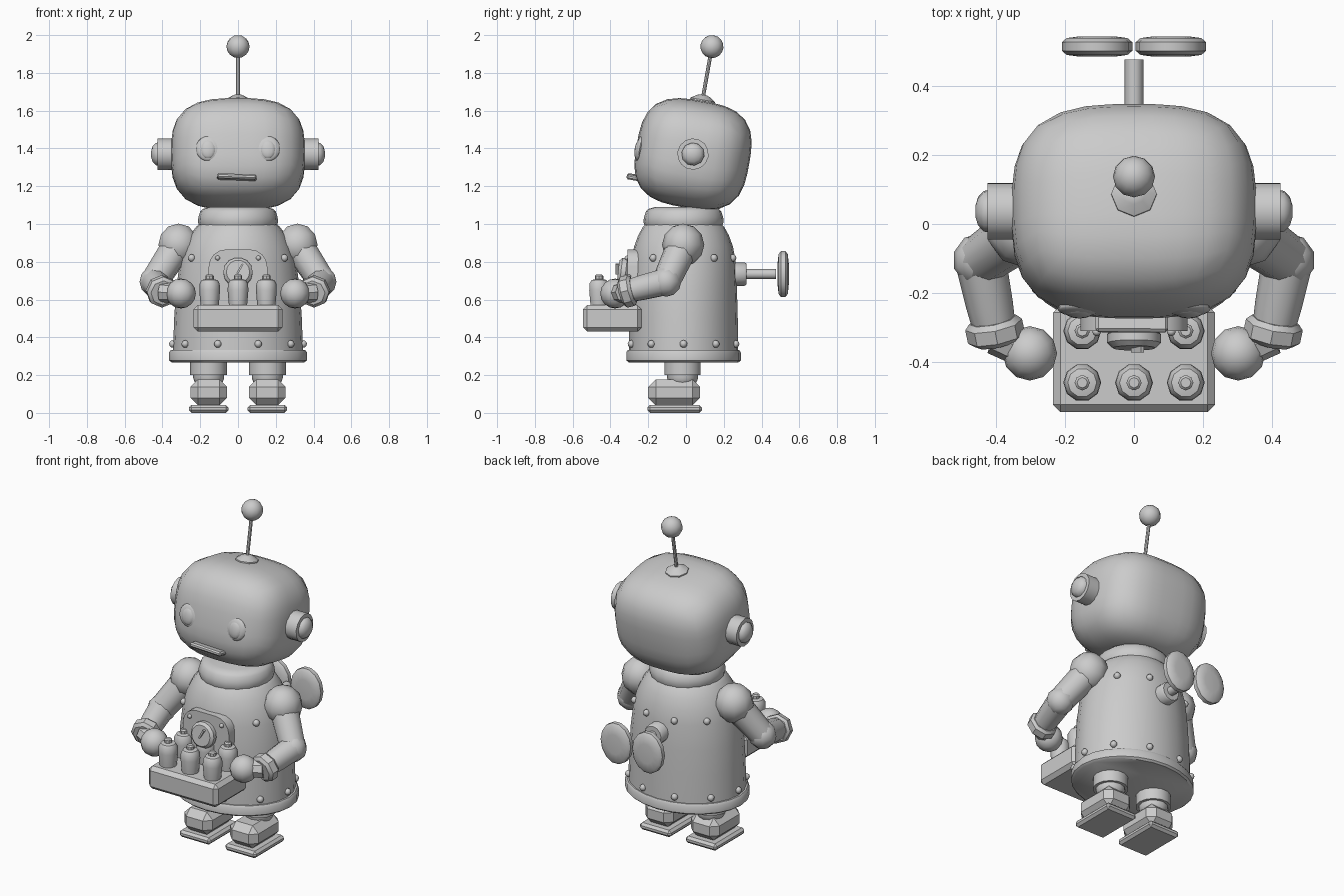
import bpy, bmesh, math
from mathutils import Matrix, Vector

if "Cube" in bpy.data.objects:
    bpy.data.objects.remove(bpy.data.objects["Cube"])

T = Matrix.Translation


def finish(name, bm, angle=40):
    bmesh.ops.remove_doubles(bm, verts=bm.verts, dist=1e-4)
    bmesh.ops.recalc_face_normals(bm, faces=bm.faces)
    for f in bm.faces:
        f.smooth = True
    for e in bm.edges:
        e.smooth = e.calc_face_angle(0) < math.radians(angle)
    me = bpy.data.meshes.new(name)
    bm.to_mesh(me)
    bm.free()
    ob = bpy.data.objects.new(name, me)
    bpy.context.collection.objects.link(ob)
    return ob


def frame(start, direction):
    # local z runs along the direction
    d = Vector(direction)
    return T(Vector(start)) @ d.to_track_quat('Z', 'Y').to_matrix().to_4x4()


def lathe(name, profile, m, segs=10, angle=40):
    # profile rows: (height, radius) or (height, radius_x, radius_y)
    bm = bmesh.new()
    rings = []
    for row in profile:
        h, rx, ry = row if len(row) == 3 else (row[0], row[1], row[1])
        rings.append([bm.verts.new(m @ Vector((rx * math.cos(a), ry * math.sin(a), h)))
                      for a in (2 * math.pi * i / segs for i in range(segs))])
    for a, b in zip(rings, rings[1:]):
        for i in range(segs):
            j = (i + 1) % segs
            bm.faces.new((a[i], a[j], b[j], b[i]))
    bm.faces.new(rings[0])
    bm.faces.new(rings[-1])
    return finish(name, bm, angle)


def ball(name, c, r, segs=12, scale=(1, 1, 1), m=Matrix()):
    bm = bmesh.new()
    bmesh.ops.create_uvsphere(bm, u_segments=segs, v_segments=max(6, segs * 2 // 3), radius=r)
    bm.transform(m @ T(Vector(c)) @ Matrix.Diagonal((*scale, 1)))
    return finish(name, bm, 60)


def box(name, lo, hi, bevel=0.0, m=Matrix(), segs=1):
    bm = bmesh.new()
    bmesh.ops.create_cube(bm, size=1)
    lo, hi = Vector(lo), Vector(hi)
    bm.transform(T((lo + hi) / 2) @ Matrix.Diagonal((*(hi - lo), 1)))
    if bevel:
        bmesh.ops.bevel(bm, geom=bm.edges[:], offset=bevel, segments=segs, profile=0.5, affect='EDGES')
    bm.transform(m)
    return finish(name, bm, 30)


# Head: squarish rounded block, leaning back
H = T((0, 0.037, 1.37)) @ Matrix.Rotation(math.radians(-10), 4, 'X')
bm = bmesh.new()
bmesh.ops.create_cube(bm, size=2)
bmesh.ops.subdivide_edges(bm, edges=bm.edges[:], cuts=7, use_grid_fill=True)
for v in bm.verts:
    p = Vector([math.tan(c * math.pi / 4) for c in v.co])
    p /= sum(abs(c) ** 3 for c in p) ** (1 / 3)
    v.co = H @ Vector((p.x * 0.355, p.y * 0.302, p.z * 0.286))
finish("head", bm, 60)

# Face
for s in (-1, 1):
    ball("eye", (s * 0.155, -0.283, -0.02), 0.068, 16, (1, 0.3, 1), H)
    ball("pupil", (s * 0.158, -0.291, -0.025), 0.043, 12, (1, 0.42, 1.2), H)
    # Ears
    e = H @ frame((s * 0.33, 0, 0), (s, 0, 0))
    lathe("ear", [(0, .083), (.095, .083)], e, 14)
    lathe("ear_cap", [(.085, .062), (.105, .06), (.122, .042), (.13, .015)], e, 10, 60)
box("mouth", (-.105, -.325, -.188), (.105, -.25, -.162), .008,
    H @ Matrix.Rotation(math.radians(2), 4, 'Y'))

# Antenna
lathe("antenna_base", [(.26, .068), (.292, .066), (.312, .035), (.318, .02)], H, 8)
lathe("antenna_rod", [(.3, .01), (.56, .01)], H, 8)
ball("antenna_ball", (0, 0, .578), .061, 12, m=H)

# Body, hem and collar
B = T((0, -0.013, 0))
lathe("body", [(.30, .345, .29), (.5, .338, .287), (.65, .328, .283), (.8, .308, .276),
               (.88, .285, .262), (.94, .255, .24), (.985, .222, .215), (1.01, .19, .19)], B, 24)
lathe("hem", [(.268, .352, .292), (.278, .365, .303), (.32, .365, .303), (.333, .355, .295)], B, 24)
lathe("collar", [(.99, .205), (1.01, .212), (1.035, .21), (1.065, .2), (1.08, .185), (1.09, .15)], B, 20)

# Rivets
for z, rx, ry in ((.365, .345, .29), (.82, .303, .273)):
    for i in range(10):
        if z > .5 and i in (0, 5, 7, 8):
            continue
        a = math.radians(36 * i)
        ball("rivet", (rx * math.cos(a), -.013 + ry * math.sin(a), z), .02, 8)

# Chest panel: arched plate
bm = bmesh.new()
pts = [(-.155, .5), (.155, .5)]
for cx, a0 in ((.065, 0), (-.065, 90)):
    for k in range(5):
        a = math.radians(a0 + k * 22.5)
        pts.append((cx + .09 * math.cos(a), .775 + .09 * math.sin(a)))
f = bm.faces.new([bm.verts.new((x, -.23, z)) for x, z in pts])
g = bmesh.ops.extrude_face_region(bm, geom=[f])
bmesh.ops.translate(bm, vec=(0, -.08, 0), verts=[v for v in g['geom'] if isinstance(v, bmesh.types.BMVert)])
finish("chest_panel", bm)
for s in (-1, 1):
    ball("panel_screw", (s * .108, -.312, .82), .013, 8)

# Gauge
G = frame((0, -.3, .74), (0, -1, .12))
lathe("gauge", [(0, .06), (.02, .078), (.045, .078), (.06, .062), (.06, .01)], G, 14)
box("gauge_needle", (-.005, -.373, -.01), (.005, -.355, .05), 0,
    T((0, 0, .745)) @ Matrix.Rotation(math.radians(30), 4, 'Y'))

# Tray with six bottles
box("tray", (-.235, -.545, .43), (.235, -.235, .57), .022)
for x in (-.15, 0, .15):
    for y in (-.46, -.31):
        lathe("bottle", [(.56, .047), (.59, .05), (.65, .055), (.685, .053), (.703, .042), (.708, .022)],
              T((x, y, 0)), 10)
        lathe("bottle_cap", [(.70, .022), (.725, .022), (.732, .015)], T((x, y, 0)), 8)

for s in (-1, 1):
    # Arms
    sh, el, wr = Vector((s * .315, -.015, .89)), Vector((s * .445, -.105, .695)), Vector((s * .4, -.325, .64))
    ball("shoulder", sh, .112, 10)
    lathe("upper_arm", [(0, .085), ((el - sh).length, .074)], frame(sh, el - sh), 10)
    ball("elbow", el, .08, 10)
    L = (wr - el).length
    F = frame(el, wr - el)
    lathe("forearm", [(0, .074), (L * .6, .068), (L, .06)], F, 10)
    lathe("cuff", [(L - .05, .07), (L - .035, .084), (L + .005, .084), (L + .02, .066)], F, 8)
    ball("hand", (s * .302, -.375, .632), .079, 12)
    lathe("wrist", [(0, .055), (.1, .05)], frame(wr, Vector((s * .302, -.375, .632)) - wr), 8)

    # Legs and boots
    Lg = T((s * .155, -.018, 0))
    lathe("leg", [(.2, .098), (.3, .098)], Lg, 14)
    lathe("ankle", [(.13, .05), (.165, .075), (.185, .082), (.21, .082)], Lg, 12)
    box("boot", (s * .155 - .096, -.2, .04), (s * .155 + .096, .075, .178), .04)
    box("sole", (s * .155 - .105, -.205, 0), (s * .155 + .105, .085, .042), .014)

# Wind-up key
K = frame((0, .24, .735), (0, 1, 0))
lathe("key_hub", [(0, .062), (.07, .062), (.08, .055)], K, 12)
lathe("key_shaft", [(.05, .027), (.237, .027)], K, 10)
for s in (-1, 1):
    lathe("key_wing", [(.245, .05, .06), (.25, .088, .108), (.262, .102, .124), (.287, .102, .124),
                       (.299, .088, .108), (.304, .05, .06)],
          T((s * .107, 0, 0)) @ K, 14)
